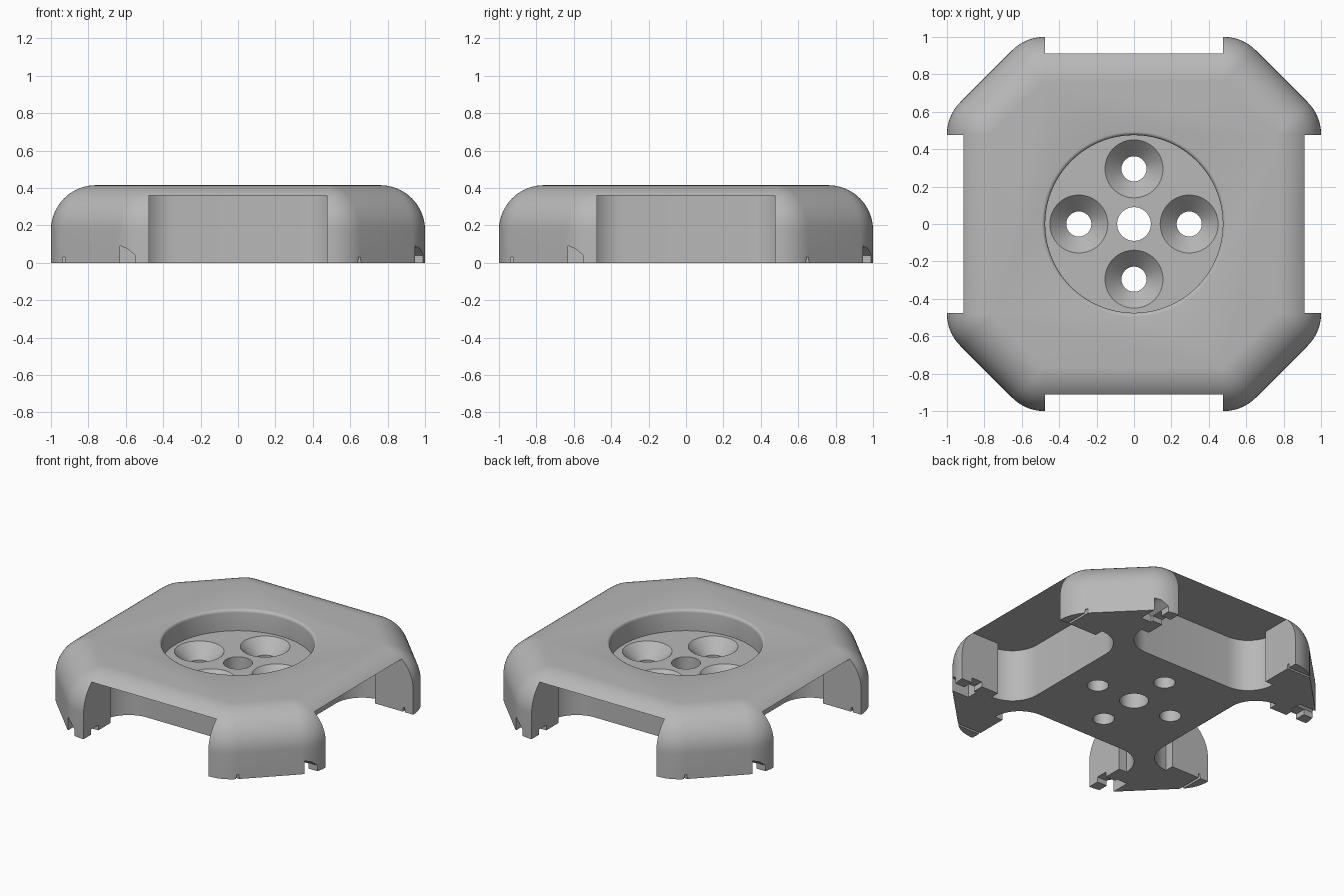
import bpy
import bmesh
from math import sin, cos, pi, radians
from mathutils import Matrix, Vector

cube = bpy.data.objects.get("Cube")
if cube:
    bpy.data.objects.remove(cube)

HEIGHT, FILLET = 0.415, 0.24
CORNER = 0.58           # where a side meets the diagonal, before rounding

grey = bpy.data.materials.new("plain_grey")
grey.use_nodes = True
grey.diffuse_color = (0.48, 0.48, 0.48, 1)
grey.node_tree.nodes["Principled BSDF"].inputs["Base Color"].default_value = grey.diffuse_color


def finish(bm, name):
    bmesh.ops.remove_doubles(bm, verts=bm.verts, dist=1e-5)
    bmesh.ops.recalc_face_normals(bm, faces=bm.faces)
    mesh = bpy.data.meshes.new(name)
    bm.to_mesh(mesh)
    bm.free()
    mesh.materials.append(grey)
    obj = bpy.data.objects.new(name, mesh)
    bpy.context.collection.objects.link(obj)
    return obj


def loft(rings, name):
    """Closed solid through rings of equal point count."""
    bm = bmesh.new()
    loops = [[bm.verts.new(p) for p in ring] for ring in rings]
    n = len(loops[0])
    for low, high in zip(loops, loops[1:]):
        for i in range(n):
            j = (i + 1) % n
            bm.faces.new((low[i], low[j], high[j], high[i]))
    bm.faces.new(loops[0][::-1])
    bm.faces.new(loops[-1])
    return finish(bm, name)


def prism(outline, axis, start, end, name):
    """Extrude a 2D outline along z (x, y outline) or y (x, z outline)."""
    place = (lambda u, v, w: (u, v, w)) if axis == "z" else (lambda u, v, w: (u, w, v))
    return loft([[place(u, v, w) for u, v in outline] for w in (start, end)], name)


def lathe(profile, name, x=0, y=0, sides=64):
    return loft([[(x + r * cos(2 * pi * i / sides), y + r * sin(2 * pi * i / sides), z)
                  for i in range(sides)] for r, z in profile], name)


def cut(target, cutter):
    cutter.hide_render = True
    mod = target.modifiers.new("cut", "BOOLEAN")
    mod.operation, mod.solver, mod.object = "DIFFERENCE", "EXACT", cutter
    bpy.context.view_layer.objects.active = target
    bpy.ops.object.modifier_apply(modifier=mod.name)
    bpy.data.objects.remove(cutter)


def turned(obj, quarter):
    obj.data.transform(Matrix.Rotation(quarter * pi / 2, 4, "Z"))
    return obj


# Body outline: octagon whose corners and top edge share one fillet radius
def body_ring(inset, z, steps=8):
    radius = FILLET - inset
    bend = FILLET * 0.41421
    ring = []
    for k in range(8):
        sx, sy = (1 - FILLET, CORNER - bend)
        quarter, second = divmod(k, 2)
        centre = Vector((sy, sx) if second else (sx, sy))
        begin = 45 * second
        rot = Matrix.Rotation(quarter * pi / 2, 2)
        for s in range(steps + 1):
            a = radians(begin + 45 * s / steps)
            p = rot @ (centre + radius * Vector((cos(a), sin(a))))
            ring.append((p.x, p.y, z))
    return ring


rings = [body_ring(0, 0)]
for s in range(17):
    a = s / 16 * pi / 2
    rings.append(body_ring(FILLET * (1 - cos(a)), HEIGHT - FILLET + FILLET * sin(a)))
body = loft(rings, "body")

# Side pockets with rounded inner corners and a narrower mouth
INNER, STEP, MOUTH, R = 0.508, 0.71, 0.475, 0.2
half = [(1.1, MOUTH), (STEP, MOUTH)]
half += [(STEP - R * sin(a), 0.335 + R * cos(a)) for a in [i * pi / 24 for i in range(13)]]
pocket = half + [(x, -y) for x, y in reversed(half)]
for q in range(4):
    cut(body, turned(prism(pocket, "z", -0.1, 0.36, "pocket_cutter"), q))

# Round recess in the top with a softened rim
rim = [(0.495 - 0.02 * cos(a), HEIGHT - 0.02 + 0.02 * sin(a))
       for a in [i * pi / 8 for i in range(5)]]
cut(body, lathe([(0.475, 0.27)] + rim + [(0.495, 0.5)], "recess_cutter", sides=96))

# Centre hole and four countersunk screw holes
cut(body, lathe([(0.09, -0.1), (0.09, 0.35)], "centre_hole_cutter"))
for q in range(4):
    cone = lathe([(0.067, -0.1), (0.067, 0.18), (0.155, 0.27), (0.155, 0.32)],
                 "screw_hole_cutter", x=0.295)
    cut(body, turned(cone, q))

# Hooked grooves and thin slits under each foot
hook = [(-0.63, -0.05), (-0.63, 0.09), (-0.59, 0.075), (-0.55, 0.04), (-0.55, -0.05)]
slit = [(-0.945, -0.05), (-0.935, 0.03), (-0.925, 0.03), (-0.92, -0.05)]
branch = [(-0.6, -0.92), (-0.4, -0.92), (-0.4, -0.84), (-0.6, -0.84)]
for q in range(4):
    cut(body, turned(prism(hook, "y", -1.1, -0.82, "hook_cutter"), q))
    cut(body, turned(prism(slit, "y", -0.75, -0.4, "slit_cutter"), q))
    cut(body, turned(prism(branch, "z", -0.05, 0.035, "branch_cutter"), q))

bpy.ops.object.select_all(action="DESELECT")
body.select_set(True)
bpy.context.view_layer.objects.active = body
bpy.ops.object.shade_smooth_by_angle(angle=radians(30))
